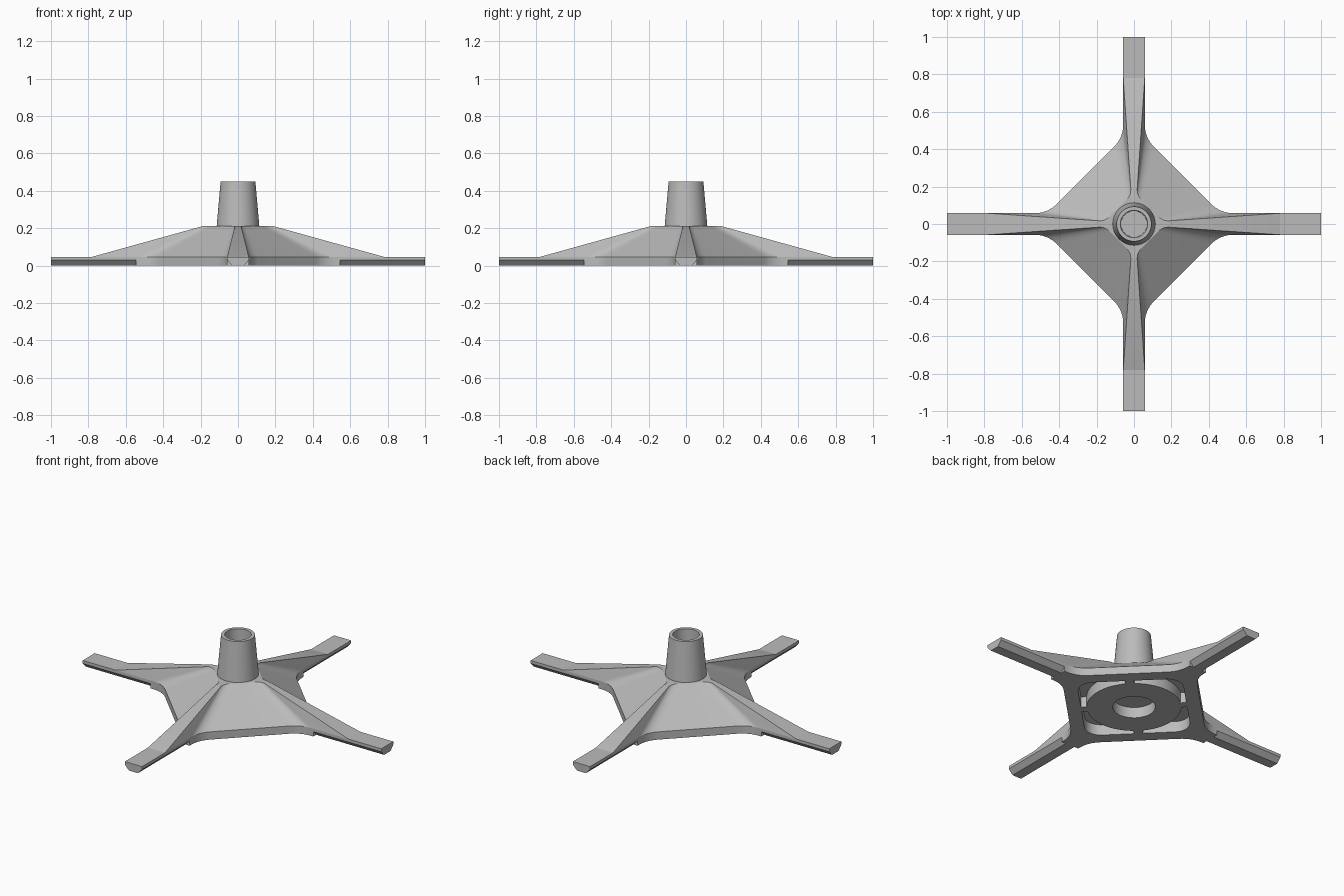
import bpy, bmesh, math
from mathutils import Vector, Matrix

old = bpy.data.objects.get("Cube")
if old:
    bpy.data.objects.remove(old, do_unlink=True)

grey = bpy.data.materials.new("satin_grey")
grey.use_nodes = True
colour = (0.5, 0.5, 0.5, 1)
grey.diffuse_color = colour
grey.node_tree.nodes["Principled BSDF"].inputs["Base Color"].default_value = colour

EDGE, TOP, HALF = 0.047, 0.212, 0.0575   # rim height, shoulder height, arm half-width
STUB, POCKET = 0.545, 0.065              # where the plate ends, pocket depth


def finish(name, bm):
    bmesh.ops.recalc_face_normals(bm, faces=bm.faces)
    mesh = bpy.data.meshes.new(name)
    bm.to_mesh(mesh)
    bm.free()
    mesh.materials.append(grey)
    obj = bpy.data.objects.new(name, mesh)
    bpy.context.collection.objects.link(obj)
    return obj


def activate(obj):
    bpy.ops.object.select_all(action='DESELECT')
    obj.select_set(True)
    bpy.context.view_layer.objects.active = obj


def add_loft(bm, low, z0, high, z1):
    """Closed solid between two matching outlines."""
    a = [bm.verts.new((x, y, z0)) for x, y in low]
    b = [bm.verts.new((x, y, z1)) for x, y in high]
    bm.faces.new(a[::-1])
    bm.faces.new(b)
    for i in range(len(a)):
        j = (i + 1) % len(a)
        bm.faces.new((a[i], a[j], b[j], b[i]))


def spin(points, angle):
    rot = Matrix.Rotation(angle, 2)
    return [rot @ Vector(p) for p in points]


def arc(cx, cy, radius, start, end, n):
    angles = [math.radians(start + (end - start) * i / n) for i in range(n + 1)]
    return [(cx + radius * math.cos(a), cy + radius * math.sin(a)) for a in angles]


def cross_outline(reach, half, diamond, t, n=8):
    """Diamond with four arm stubs and filleted inner corners."""
    corner = Vector((diamond - half, half))
    p, q = corner + Vector((t, 0)), corner + Vector((-t, t)) * math.sqrt(0.5)
    fillet = []
    for i in range(n + 1):
        s = i / n
        fillet.append(p * (1 - s) ** 2 + corner * 2 * s * (1 - s) + q * s * s)
    side = [Vector((reach, half))] + fillet
    side += [v.yx for v in reversed(side)]
    return [v for k in range(4) for v in spin(side, k * math.pi / 2)]


# Flat base plate and the sloping hull with its four ridges
bm = bmesh.new()
rim = cross_outline(STUB, HALF, 0.52, 0.07)
add_loft(bm, rim, 0, rim, EDGE)
plate = finish("base_plate", bm)

bm = bmesh.new()
add_loft(bm, cross_outline(0.78, HALF, 0.52, 0.07), EDGE,
         cross_outline(0.186, 0.017, 0.17, 0.03), TOP)
hull = finish("ridged_hull", bm)

# Underside pockets: a round one, and four corner ones outside a ring
bm = bmesh.new()
disc = arc(0, 0, 0.117, 0, 352.5, 47)
add_loft(bm, disc, -0.1, disc, POCKET)
SIDE, ROUND, RING, WEB = 0.29, 0.09, 0.26, 0.025
lean = math.degrees(math.asin(WEB / RING))
window = [(SIDE, WEB)]
window += arc(SIDE - ROUND, SIDE - ROUND, ROUND, 0, 90, 10)
window += [(WEB, SIDE)]
window += arc(0, 0, RING, 90 - lean, lean, 20)
for k in range(4):
    shape = spin(window, math.pi / 4 + k * math.pi / 2)
    add_loft(bm, shape, -0.1, shape, POCKET)
cutter = finish("pocket_cutter", bm)
cutter.hide_render = True

for obj in (plate, hull):
    mod = obj.modifiers.new("pockets", 'BOOLEAN')
    mod.operation = 'DIFFERENCE'
    mod.solver = 'EXACT'
    mod.object = cutter
    activate(obj)
    bpy.ops.object.modifier_apply(modifier=mod.name)
bpy.data.objects.remove(cutter, do_unlink=True)

# Arms with chamfered undersides
section = [(-0.03, 0), (0.03, 0), (HALF, 0.029), (HALF, EDGE), (-HALF, EDGE), (-HALF, 0.029)]
arms = []
for k, label in enumerate(("left", "back", "right", "front")):
    bm = bmesh.new()
    ends = [[bm.verts.new((x, y, z)) for y, z in section] for x in (STUB, 1)]
    bm.faces.new(ends[0])
    bm.faces.new(ends[1])
    for i in range(len(section)):
        j = (i + 1) % len(section)
        bm.faces.new((ends[0][i], ends[0][j], ends[1][j], ends[1][i]))
    bmesh.ops.rotate(bm, verts=bm.verts, matrix=Matrix.Rotation(k * math.pi / 2, 3, 'Z'))
    arms.append(finish(label + "_arm", bm))

# Tapered socket, open at the top
bm = bmesh.new()
profile = [(0, 0.2), (0.115, 0.2), (0.093, 0.45), (0.073, 0.45), (0.07, 0.22), (0, 0.22)]
verts = [bm.verts.new((r, 0, z)) for r, z in profile]
edges = [bm.edges.new(pair) for pair in zip(verts, verts[1:])]
bmesh.ops.spin(bm, geom=verts + edges, axis=(0, 0, 1), cent=(0, 0, 0),
               angle=math.tau, steps=48, use_merge=True)
bmesh.ops.remove_doubles(bm, verts=bm.verts, dist=0.0001)
socket = finish("tapered_socket", bm)

for obj in (plate, hull, socket):
    activate(obj)
    bpy.ops.object.shade_smooth_by_angle(angle=math.radians(30))
